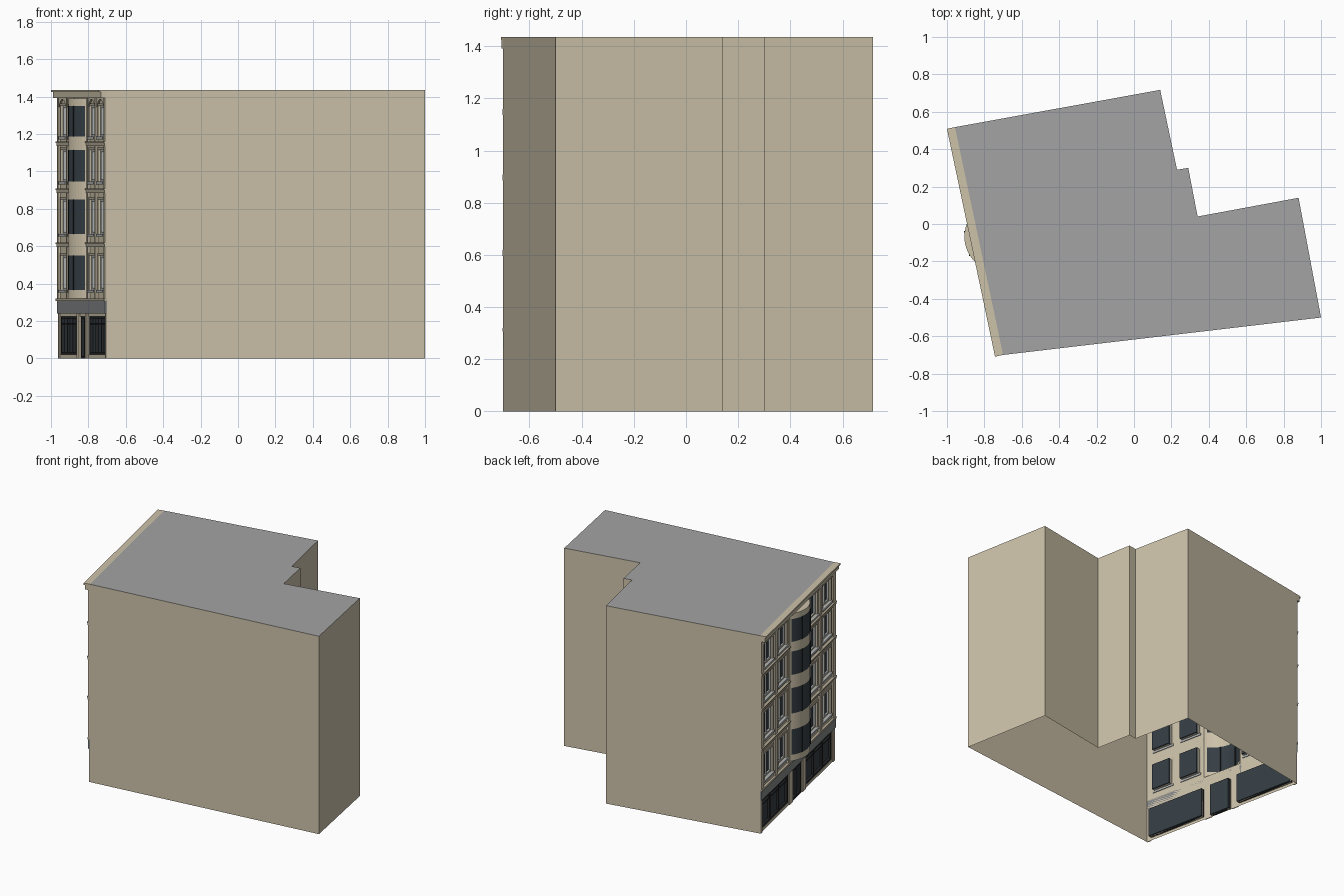
import bpy, bmesh, math
from mathutils import Vector, Matrix

if "Cube" in bpy.data.objects:
    bpy.data.objects.remove(bpy.data.objects["Cube"])

def mat(name, rgb):
    m = bpy.data.materials.new(name)
    m.diffuse_color = (*rgb, 1)
    m.use_nodes = True
    m.node_tree.nodes["Principled BSDF"].inputs["Base Color"].default_value = m.diffuse_color
    return m

STONE = mat("tan stone", (0.61, 0.54, 0.40))
ROOF = mat("roof grey", (0.36, 0.37, 0.365))
GLASS = mat("dark glass", (0.035, 0.048, 0.058))
FRAME = mat("light grey frame", (0.45, 0.46, 0.46))
BAND = mat("sign band grey", (0.24, 0.245, 0.25))
SHOP = mat("shopfront black", (0.018, 0.02, 0.022))
TRIM = mat("trim stone", (0.46, 0.41, 0.31))

# Street facade frame: u runs along it, n points outward, z is up
P0, P1 = Vector((-0.70, -0.70, 0)), Vector((-0.957, 0.518, 0))
L = (P1 - P0).length
U = (P1 - P0).normalized()
N = Vector((-U.y, U.x, 0))
FACADE = Matrix.Translation(P0) @ Matrix((U, N, (0, 0, 1))).transposed().to_4x4()

def finish(name, bm, mats, local=True):
    me = bpy.data.meshes.new(name)
    bm.to_mesh(me)
    bm.free()
    for m in mats:
        me.materials.append(m)
    ob = bpy.data.objects.new(name, me)
    bpy.context.collection.objects.link(ob)
    if local:
        ob.matrix_world = FACADE
    return ob

def face(bm, pts, idx=0):
    f = bm.faces.new([bm.verts.new(p) for p in pts])
    f.material_index = idx
    return f

def boxes(name, items, m):
    """One object from boxes given as (u0, u1, n0, n1, z0, z1)."""
    bm = bmesh.new()
    for a, b, c, d, e, f in items:
        M = Matrix.Translation(((a + b) / 2, (c + d) / 2, (e + f) / 2)) @ \
            Matrix.Diagonal((b - a, d - c, f - e, 1))
        bmesh.ops.create_cube(bm, size=1, matrix=M)
    return finish(name, bm, [m])

def both(a, b):
    return [(a, b), (L - b, L - a)]

def ring(u0, u1, z0, z1, n0, n1, t):
    return [(u0, u0 + t, n0, n1, z0, z1), (u1 - t, u1, n0, n1, z0, z1),
            (u0 + t, u1 - t, n0, n1, z0, z0 + t), (u0 + t, u1 - t, n0, n1, z1 - t, z1)]

# Building shell: side and rear walls, open below
H = 1.436
corners = [P1.xy, (0.14, 0.717), (0.23, 0.29), (0.29, 0.30), (0.34, 0.04),
           (0.88, 0.14), (1.0, -0.50), P0.xy]
bm = bmesh.new()
for a, b in zip(corners, corners[1:]):
    face(bm, [(*b, 0), (*a, 0), (*a, H), (*b, H)])
finish("outer_walls", bm, [STONE], False)
bm = bmesh.new()
f = face(bm, [(*c, H) for c in reversed(corners)])
finish("flat_roof", bm, [ROOF], False)

# Opening layout
FLOORS = [(0.365, 0.55), (0.665, 0.85), (0.945, 1.115), (1.185, 1.35)]
cols = both(0.065, 0.205) + both(0.295, 0.435)
windows = [(a, b, z0, z1) for a, b in cols for z0, z1 in FLOORS]
shops = [(a, b, 0.02, 0.225) for a, b in both(0.035, 0.475)]
door = (L / 2 - 0.075, L / 2 + 0.075, 0.0, 0.225)
BH = 0.15                                   # half width of the bow
bow_hole = (L / 2 - BH, L / 2 + BH, 0.32, 1.39)

# Facade wall with openings and reveals
holes = windows + shops + [door, bow_hole]
us = sorted({0, L} | {v for h in holes for v in h[:2]})
zs = sorted({0, H} | {v for h in holes for v in h[2:]})
bm = bmesh.new()
for a, b in zip(us, us[1:]):
    for c, d in zip(zs, zs[1:]):
        mu, mz = (a + b) / 2, (c + d) / 2
        if not any(h[0] < mu < h[1] and h[2] < mz < h[3] for h in holes):
            face(bm, [(b, 0, c), (a, 0, c), (a, 0, d), (b, 0, d)])
REV = 0.022
for a, b, c, d in windows + shops + [door]:
    loop = [(a, c), (b, c), (b, d), (a, d)]
    for p, q in zip(loop, loop[1:] + loop[:1]):
        face(bm, [(p[0], 0, p[1]), (p[0], -REV, p[1]), (q[0], -REV, q[1]), (q[0], 0, q[1])])
bmesh.ops.remove_doubles(bm, verts=bm.verts, dist=1e-5)
finish("facade_wall", bm, [STONE])

# Glazing and window frames
boxes("window_glass", [(a, b, -REV - 0.008, -REV + 0.001, c, d) for a, b, c, d in windows], GLASS)
boxes("shop_glass", [(a, b, -REV - 0.008, -REV + 0.001, c, d) for a, b, c, d in shops + [door]], GLASS)
parts = []
for a, b, c, d in windows:
    m = (a + b) / 2
    parts += ring(a, b, c, d, -REV, -0.008, 0.012)
    parts += [(m - 0.004, m + 0.004, -REV, -0.011, c + 0.012, d - 0.012)]
boxes("window_frames", parts, FRAME)
boxes("window_sills", [(a - 0.015, b + 0.015, -0.005, 0.014, c - 0.014, c) for a, b, c, d in windows], FRAME)
boxes("window_surrounds", [r for a, b, c, d in windows
                           for r in ring(a - 0.014, b + 0.014, c, d + 0.014, 0, 0.006, 0.014)
                           if r[4] != c or r[5] != c + 0.014], TRIM)

# Shopfront frames and door
parts = []
for a, b, c, d in shops:
    parts += ring(a, b, c, d, -REV, -0.004, 0.014)
    parts += [(a + 0.014, b - 0.014, -REV, -0.008, 0.18, 0.19)]
    for k in (1, 2):
        m = a + (b - a) * k / 3
        parts += [(m - 0.006, m + 0.006, -REV, -0.006, c + 0.014, d - 0.014)]
a, b, c, d = door
parts += ring(a, b, c, d, -REV, -0.004, 0.014)
parts += [(L / 2 - 0.005, L / 2 + 0.005, -REV, -0.006, 0.014, 0.211)]
boxes("shop_frames", parts, SHOP)
boxes("ground_piers", [(a, b, 0, 0.006, 0, 0.24) for a, b in both(0, 0.03) + both(0.485, 0.54)], STONE)

# Sign band with ledge
boxes("sign_band", [(0, L, 0, 0.012, 0.24, 0.306)], BAND)
boxes("sign_ledge", [(0, L, 0, 0.018, 0.306, 0.32)], TRIM)

# Pilasters and string courses either side of the bow
boxes("pilasters", [(a, b, 0, 0.012, 0.32, 1.395)
                    for a, b in both(0, 0.036) + both(0.232, 0.268) + both(0.448, 0.472)], STONE)
strings = []
for z in (0.607, 0.897, 1.148):
    for a, b in both(0, 0.472):
        strings += [(a, b, 0, 0.015, z - 0.012, z + 0.004), (a, b, 0, 0.02, z + 0.004, z + 0.012)]
boxes("string_courses", strings, TRIM)

# Arched heads over the top floor windows
bm = bmesh.new()
for a, b in both(0.036, 0.232) + both(0.268, 0.448):
    arc = [(a + (b - a) * i / 10, 1.345 + 0.04 * math.sin(math.pi * i / 10)) for i in range(11)]
    for p, q in zip(arc, arc[1:]):
        face(bm, [(q[0], .01, q[1]), (p[0], .01, p[1]), (p[0], .01, 1.395), (q[0], .01, 1.395)])
        face(bm, [(p[0], 0, p[1]), (p[0], .01, p[1]), (q[0], .01, q[1]), (q[0], 0, q[1])])
finish("arched_heads", bm, [STONE])

# Bow window: curved wall with a glass band on each floor
SAG, SEG = 0.076, 16
R = (BH * BH + SAG * SAG) / (2 * SAG)
half = math.asin(BH / R)
def bow(t, off=0.0):
    g = half * (2 * t - 1)
    return (L / 2 + (R + off) * math.sin(g), SAG - R + (R + off) * math.cos(g))
levels = [0.32] + [z for fl in FLOORS for z in fl] + [1.39]
bm = bmesh.new()
for i in range(SEG):
    p, q = bow(i / SEG), bow((i + 1) / SEG)
    for k, (c, d) in enumerate(zip(levels, levels[1:])):
        glazed = k % 2 == 1 and 0 < i < SEG - 1
        face(bm, [(*q, c), (*p, c), (*p, d), (*q, d)], int(glazed))
for z in (0.32, 1.39):
    ends = [(*bow(i / SEG), z) for i in range(SEG + 1)]
    face(bm, ends if z < 1 else ends[::-1])
bmesh.ops.remove_doubles(bm, verts=bm.verts, dist=1e-5)
bmesh.ops.recalc_face_normals(bm, faces=bm.faces)
ob = finish("bow_window", bm, [STONE, GLASS])

# Slim bow mullions
bm = bmesh.new()
for k in (5, 11):
    u, n = bow(k / SEG)
    for c, d in FLOORS:
        bmesh.ops.create_cube(bm, size=1, matrix=Matrix.Translation((u, n, (c + d) / 2)) @
                              Matrix.Diagonal((0.008, 0.008, d - c, 1)))
finish("bow_mullions", bm, [SHOP])

# Stepped cornice
boxes("cornice", [(0, L, 0, 0.034, 1.392, 1.424), (0, L, 0, 0.044, 1.424, H)], STONE)
